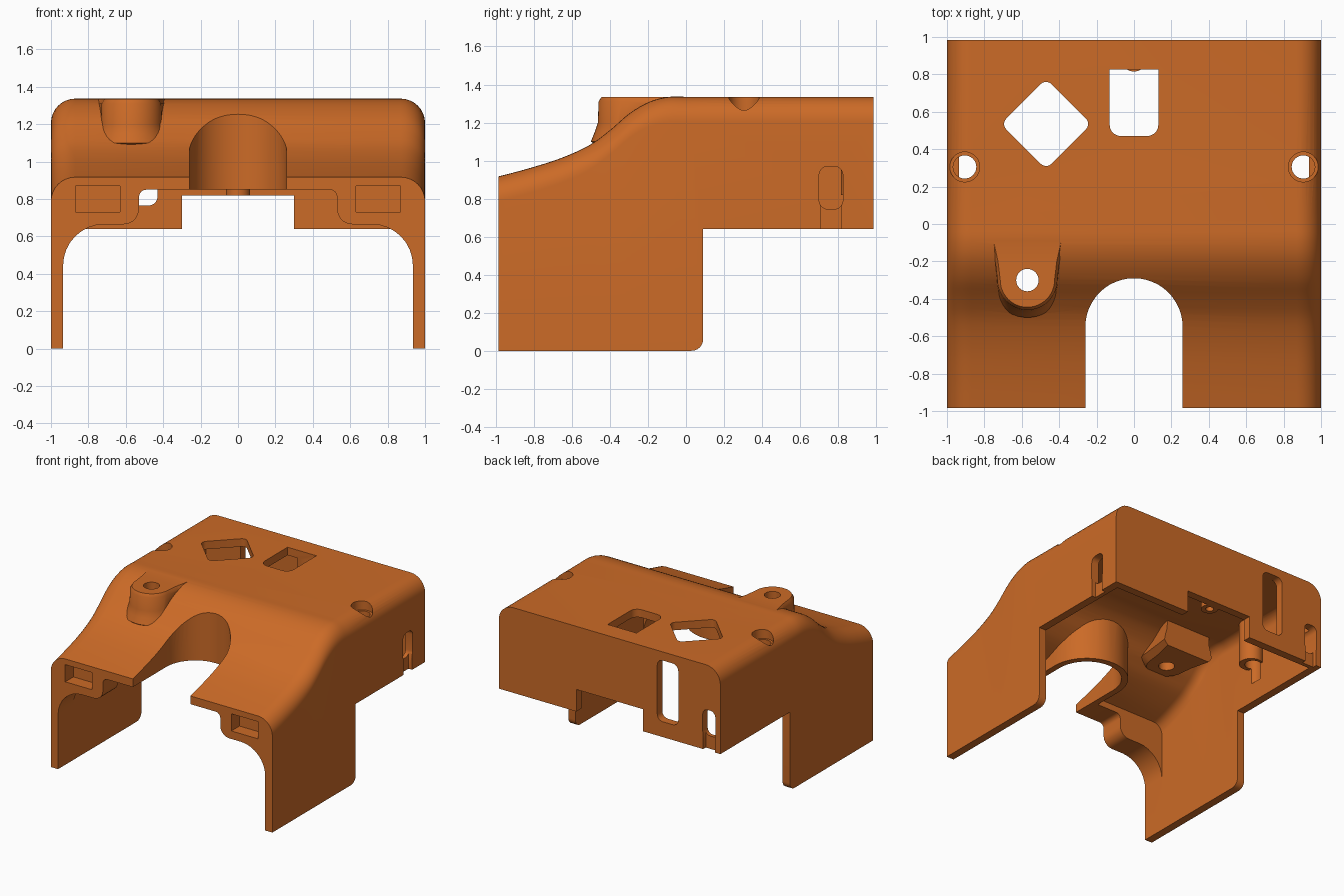
import bpy, bmesh, math
from mathutils import Vector

if "Cube" in bpy.data.objects:
    bpy.data.objects.remove(bpy.data.objects["Cube"])

mat = bpy.data.materials.new("orange")
mat.diffuse_color = (0.60, 0.145, 0.02, 1)
mat.use_nodes = True
mat.node_tree.nodes["Principled BSDF"].inputs["Base Color"].default_value = mat.diffuse_color


def finish(name, bm):
    bmesh.ops.recalc_face_normals(bm, faces=bm.faces)
    me = bpy.data.meshes.new(name)
    bm.to_mesh(me)
    bm.free()
    ob = bpy.data.objects.new(name, me)
    bpy.context.collection.objects.link(ob)
    me.materials.append(mat)
    return ob


def loft(name, rings):
    """Closed solid through a list of equal-length rings."""
    bm = bmesh.new()
    vs = [[bm.verts.new(p) for p in r] for r in rings]
    n = len(vs[0])
    for a, b in zip(vs, vs[1:]):
        for i in range(n):
            j = (i + 1) % n
            bm.faces.new((a[i], a[j], b[j], b[i]))
    bm.faces.new(vs[0])
    bm.faces.new(vs[-1])
    return finish(name, bm)


def prism(name, pts, axis, lo, hi):
    """Extrude a 2D outline along x, y or z."""
    put = {'x': lambda a, b, t: (t, a, b), 'y': lambda a, b, t: (a, t, b),
           'z': lambda a, b, t: (a, b, t)}[axis]
    return loft(name, [[put(a, b, t) for a, b in pts] for t in (lo, hi)])


def arc(cx, cy, r, a0, a1, n=8):
    return [(cx + r * math.cos(math.radians(a0 + (a1 - a0) * i / n)),
             cy + r * math.sin(math.radians(a0 + (a1 - a0) * i / n))) for i in range(n + 1)]


def rrect(x0, x1, y0, y1, rb=0.0, rt=0.0):
    """Rectangle with rounded bottom and top corners."""
    pts = []
    for cx, cy, r, a in ((x1, y0, rb, -90), (x1, y1, rt, 0), (x0, y1, rt, 90), (x0, y0, rb, 180)):
        sx, sy = (-1 if cx == x1 else 1), (1 if cy == y0 else -1)
        pts += arc(cx + sx * r, cy + sy * r, r, a, a + 90, 5) if r else [(cx, cy)]
    return pts


def circle(cx, cy, r, n=32):
    return arc(cx, cy, r, 0, 360, n)[:-1]


def boolean(ob, tool, op='DIFFERENCE'):
    m = ob.modifiers.new("cut", 'BOOLEAN')
    m.object, m.operation, m.solver = tool, op, 'EXACT'
    bpy.context.view_layer.objects.active = ob
    bpy.ops.object.modifier_apply(modifier=m.name)
    bpy.data.objects.remove(tool)


# Roof line along the length, smoothed through a few points
KEY = [(-1.1, .887), (-.985, .917), (-.83, .958), (-.66, 1.012), (-.51, 1.08), (-.4, 1.16),
       (-.295, 1.25), (-.19, 1.31), (-.09, 1.335), (.02, 1.335), (.2, 1.335)]
LINE = []
for i in range(1, len(KEY) - 2):
    p = [Vector(k) for k in KEY[i - 1:i + 3]]
    for s in range(4):
        t = s / 4
        LINE.append(0.5 * (2 * p[1] + (p[2] - p[0]) * t + (2 * p[0] - 5 * p[1] + 4 * p[2] - p[3]) * t * t
                           + (3 * p[1] - p[0] - 3 * p[2] + p[3]) * t ** 3))
LINE.append(Vector((.02, 1.335)))


def roof(y):
    for a, b in zip(LINE, LINE[1:]):
        if y <= b.x:
            return a.y + (b.y - a.y) * (y - a.x) / (b.x - a.x)
    return 1.335


def hull(name, y0, y1, hw, r, bottom, drop):
    """Round-shouldered solid below the roof line."""
    ys = [y0] + [p.x for p in LINE if y0 + .01 < p.x < y1] + [y1]
    rings = []
    for y in ys:
        slope = (roof(y + .02) - roof(max(y - .02, -.985))) / .04
        z = roof(y) - drop * math.sqrt(1 + slope * slope)
        prof = [(hw, bottom)] + arc(hw - r, z - r, r, 0, 90) + arc(r - hw, z - r, r, 90, 180) + [(-hw, bottom)]
        rings.append([(x, y, zz) for x, zz in prof])
    return loft(name, rings)


# Main shell with hollow inside
T = .065
shell = hull("cover_shell", -.985, .985, 1, .13, 0, 0)
boolean(shell, hull("cavity", -.79, .985 - T, 1 - T, .08, -.2, T))

# Front arch under the front wall
half = [(.935, -.2)] + arc(.715, .445, .22, 0, 90) + arc(.61, .745, .08, 270, 180, 5) + arc(.49, .81, .04, 0, 90, 4)
boolean(shell, prism("arch", half + [(-x, z) for x, z in reversed(half)], 'y', -1.2, -.75))

# Rear half of the side walls is cut short, with rounded leg corner
side = [(.09, .64), (1.3, .64), (1.3, -.2), (.03, -.2), (.03, 0)] + arc(.03, .06, .06, -90, 0, 6)[1:]
boolean(shell, prism("rear_cut", side, 'x', -1.3, 1.3))


# Wall around the U-shaped front opening
def u_shape(r, y0):
    return [(r, y0)] + arc(0, -.55, r, 0, 180, 24) + [(-r, y0)]


wall = prism("opening_wall", u_shape(.31, -.97), 'z', .85, 1.6)
boolean(wall, hull("trim", -.985, .985, .99, .13, 0, .004), 'INTERSECT')
boolean(shell, wall, 'UNION')

# Raised screw boss on the slope
BX, BY = -.57, -.30


def boss_ring(r, z, k):
    pts = [(BX + .2 + k, -.05), (BX + r + .012, BY + .1)] + arc(BX, BY, r, 0, -180, 24) \
        + [(BX - r - .012, BY + .1), (BX - .2 - k, -.05)]
    return [(x, y, z) for x, y in pts]


boss = loft("boss", [boss_ring(.15, 1.06, 0), boss_ring(.2, 1.10, .03), boss_ring(.18, 1.15, .02),
                     boss_ring(.163, 1.2, .005), boss_ring(.16, 1.31, 0), boss_ring(.145, 1.334, -.01)])
boolean(shell, boss, 'UNION')

# Inner screw tubes beside the walls and at the rear centre
for x, y, z, r in ((-.89, .3, .93, .09), (.89, .3, .93, .09), (0, .88, .81, .065)):
    boolean(shell, prism("tube", circle(x, y, r), 'z', z, 1.28), 'UNION')

# Openings
boolean(shell, prism("u_cut", u_shape(.26, -1.3), 'z', .5, 1.7))
boolean(shell, prism("rear_notch", rrect(-.3, .3, .3, .82), 'y', .7, 1.2))
boolean(shell, prism("boss_hole", circle(BX, BY, .06), 'z', .9, 1.6))
boolean(shell, prism("tube_hole", circle(0, .88, .03), 'z', .7, 1.1))
for s in (-1, 1):
    boolean(shell, prism("screw_hole", circle(s * .905, .305, .062), 'z', .8, 1.6))
    boolean(shell, prism("screw_seat", circle(s * .905, .305, .08), 'z', 1.262, 1.6))
    boolean(shell, prism("front_pocket", rrect(*sorted((s * .63, s * .87)), .73, .87), 'y', -1.2, -.88))
diamond = []
for a in (0, 90, 180, 270):
    c = math.radians(a)
    diamond += arc(-.47 + .185 * math.cos(c), .535 + .185 * math.sin(c), .04, a - 45, a + 45, 5)
boolean(shell, prism("diamond_hole", diamond, 'z', 1.1, 1.6))
boolean(shell, prism("roof_window", rrect(-.13, .13, .47, .825, .06, 0), 'z', 1.1, 1.6))
boolean(shell, prism("rear_slot", rrect(-.62, -.43, .765, 1.265, .05, .05), 'y', .85, 1.2))

# Cable slots with shallow grooves down to the edge: right side and rear
boolean(shell, prism("side_slot", rrect(.7, .825, .745, .97, .045, .045), 'x', .85, 1.2))
boolean(shell, prism("side_groove", rrect(.706, .817, .5, .8), 'x', .967, 1.2))
boolean(shell, prism("back_slot", rrect(-.955, -.84, .745, .97, .045, .045), 'y', .85, 1.2))
boolean(shell, prism("back_groove", rrect(-.95, -.845, .5, .8), 'y', .952, 1.2))

# Smooth shading with crisp edges
bpy.ops.object.select_all(action='DESELECT')
shell.select_set(True)
bpy.context.view_layer.objects.active = shell
bpy.ops.object.shade_smooth_by_angle(angle=math.radians(32))
